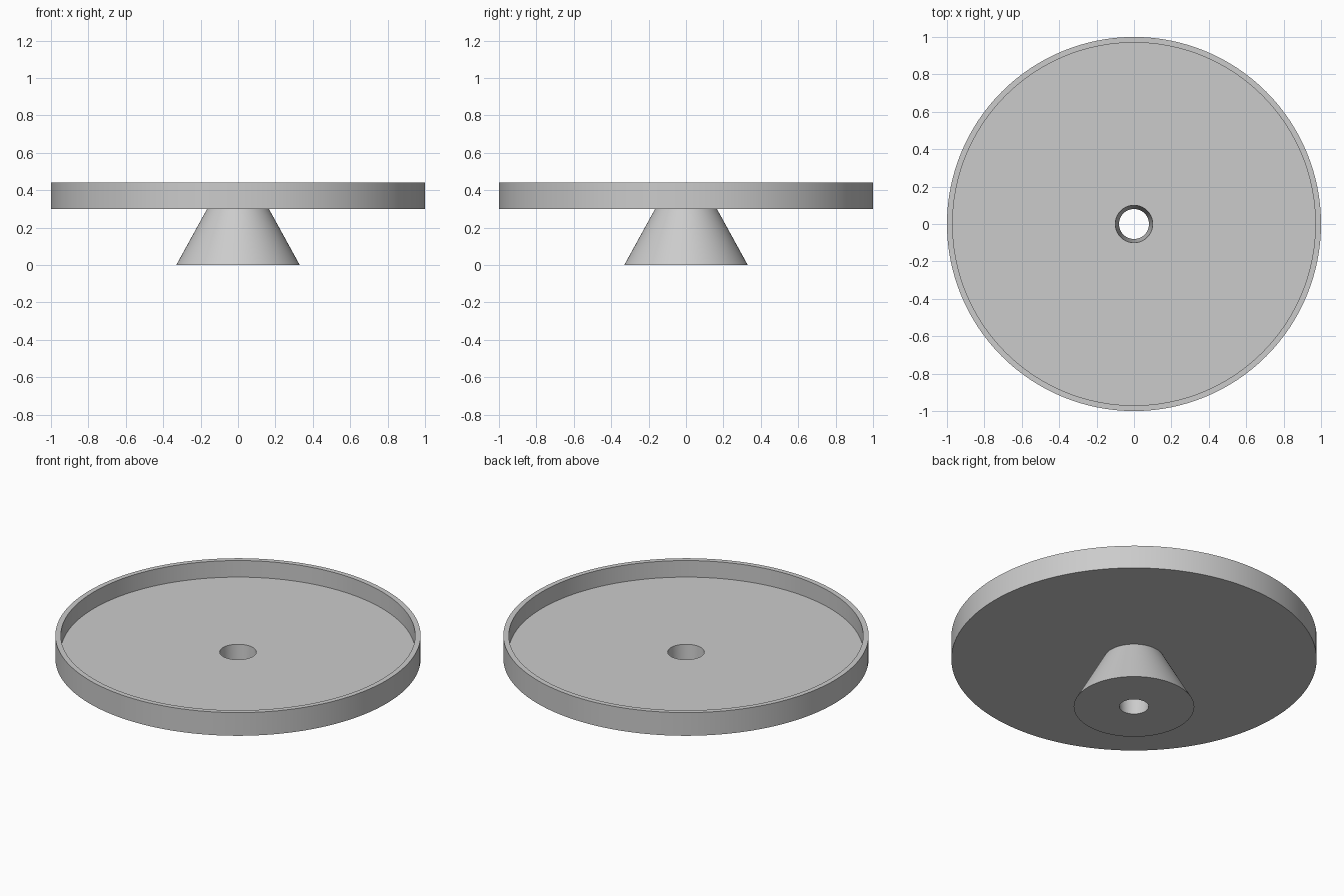
import bpy, bmesh, math

cube = bpy.data.objects.get("Cube")
if cube:
    bpy.data.objects.remove(cube)

grey = bpy.data.materials.new("plain_grey")
grey.use_nodes = True
colour = (0.6, 0.6, 0.6, 1)
grey.diffuse_color = colour
grey.node_tree.nodes["Principled BSDF"].inputs["Base Color"].default_value = colour


def lathe(name, profile, steps=128):
    """Spin a closed (radius, height) profile around z."""
    bm = bmesh.new()
    verts = [bm.verts.new((r, 0, z)) for r, z in profile]
    edges = [bm.edges.new((a, b)) for a, b in zip(verts, verts[1:] + verts[:1])]
    bmesh.ops.spin(bm, geom=verts + edges, cent=(0, 0, 0), axis=(0, 0, 1),
                   angle=math.tau, steps=steps, use_duplicate=False)
    bmesh.ops.remove_doubles(bm, verts=bm.verts, dist=0.0001)
    bmesh.ops.recalc_face_normals(bm, faces=bm.faces)
    mesh = bpy.data.meshes.new(name)
    bm.to_mesh(mesh)
    bm.free()
    mesh.materials.append(grey)
    obj = bpy.data.objects.new(name, mesh)
    bpy.context.collection.objects.link(obj)
    bpy.ops.object.select_all(action="DESELECT")
    obj.select_set(True)
    bpy.context.view_layer.objects.active = obj
    bpy.ops.object.shade_smooth_by_angle(angle=math.radians(30))
    return obj


# One turned piece: flared foot, shallow tray with thin rim, tapered bore
lathe("tray_on_foot", [
    (0.08, 0), (0.33, 0), (0.165, 0.30), (1, 0.30), (1, 0.44),
    (0.97, 0.44), (0.97, 0.34), (0.10, 0.34),
])
